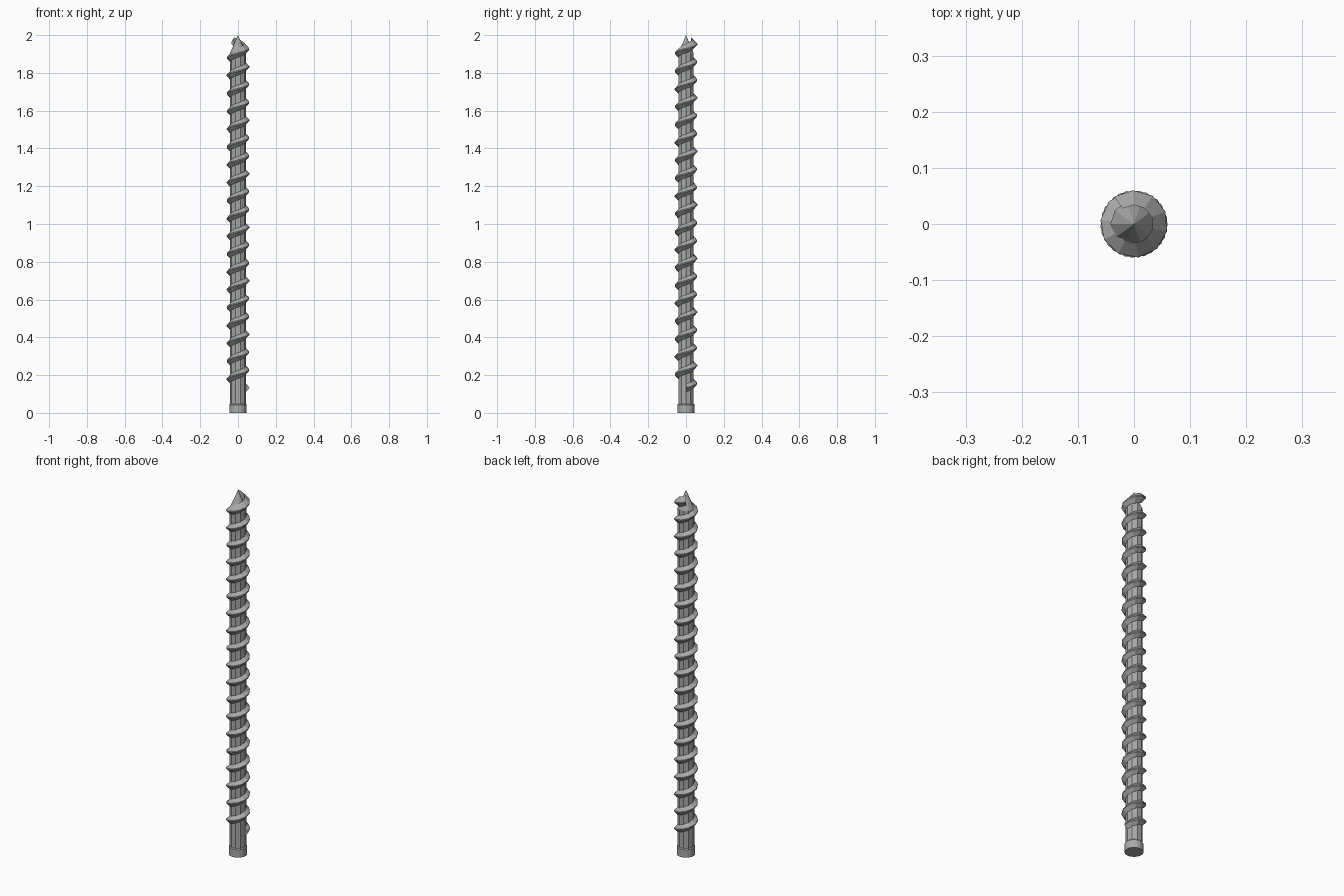
import bpy, bmesh, math

cube = bpy.data.objects.get("Cube")
if cube:
    bpy.data.objects.remove(cube, do_unlink=True)

steel = bpy.data.materials.new("grey_steel")
steel.use_nodes = True
GREY = (0.4, 0.4, 0.4, 1)
steel.diffuse_color = GREY
steel.node_tree.nodes["Principled BSDF"].inputs["Base Color"].default_value = GREY


def skin(name, rings, closed_sections=True):
    """Join equal-length rings of points into a capped solid."""
    bm = bmesh.new()
    loops = [[bm.verts.new(p) for p in ring] for ring in rings]
    n = len(loops[0])
    for a, b in zip(loops, loops[1:]):
        for i in range(n):
            j = (i + 1) % n
            bm.faces.new((a[i], a[j], b[j], b[i]))
    bm.faces.new(loops[0][::-1])
    bm.faces.new(loops[-1])
    bmesh.ops.remove_doubles(bm, verts=bm.verts, dist=1e-5)
    bmesh.ops.recalc_face_normals(bm, faces=bm.faces)
    mesh = bpy.data.meshes.new(name)
    bm.to_mesh(mesh)
    bm.free()
    mesh.materials.append(steel)
    ob = bpy.data.objects.new(name, mesh)
    bpy.context.collection.objects.link(ob)
    return ob


def polar(r, angle, z):
    return (r * math.cos(angle), r * math.sin(angle), z)


def turned(name, profile, sides):
    return skin(name, [[polar(r, math.tau * i / sides, z) for i in range(sides)]
                       for r, z in profile])


# Shaft with a pointed tip, and the collar at its foot
turned("shaft", [(0.042, 0.02), (0.042, 1.905), (0.0002, 2.0)], 10)
turned("collar", [(0.046, 0), (0.046, 0.043), (0.042, 0.048)], 16)

# Right-handed spiral thread with a triangular section
PITCH, START_Z, TURNS, STEPS = 0.0945, 0.132, 19.35, 200
section = [(0.034, -0.028), (0.06, -0.003), (0.06, 0.003), (0.034, 0.028)]
rings = []
for s in range(STEPS + 1):
    turn = TURNS * s / STEPS
    rings.append([polar(r, math.tau * turn, START_Z + PITCH * turn + dz)
                  for r, dz in section])
skin("spiral_thread", rings)
